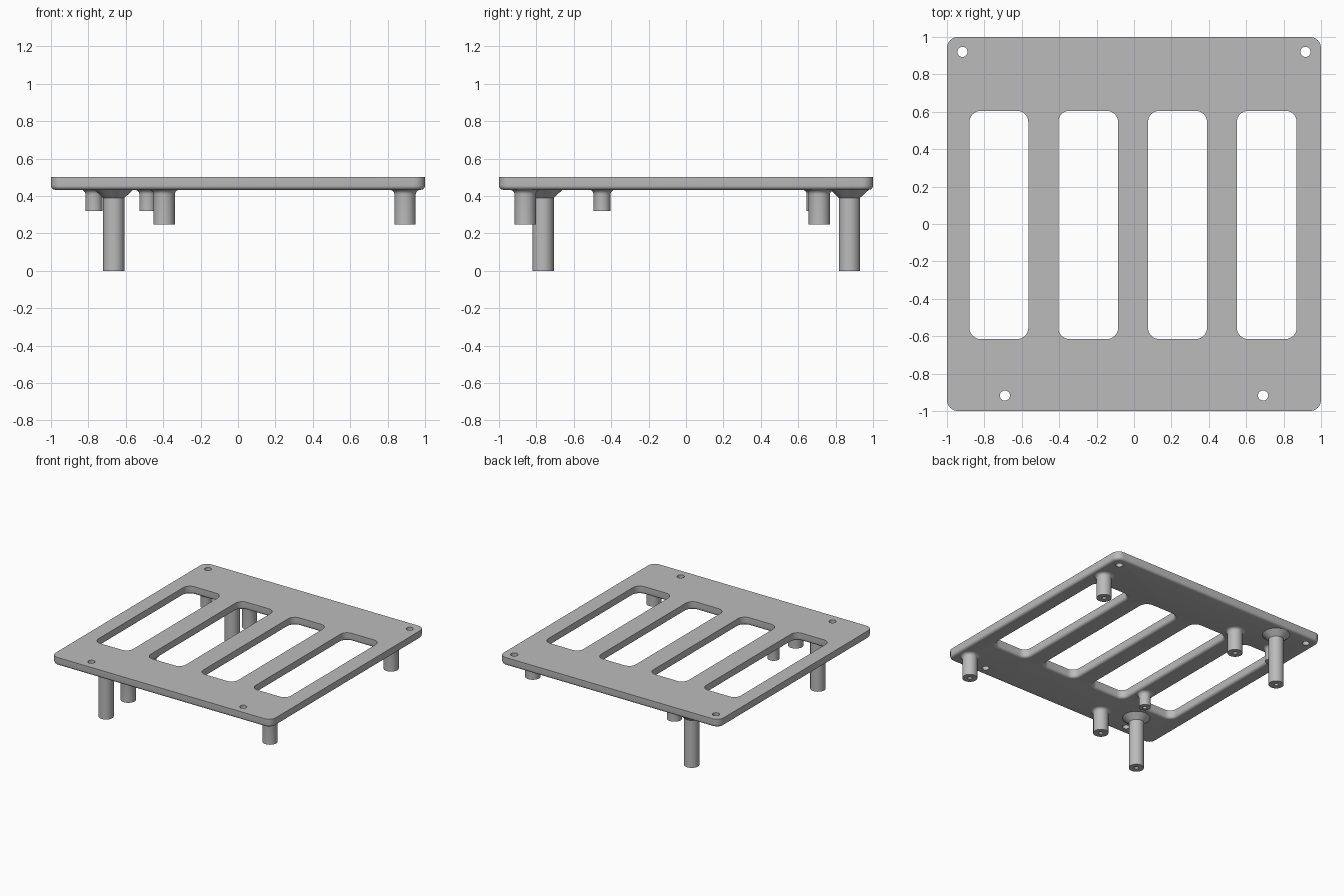
import bpy, bmesh
from math import sin, cos, pi, radians

if "Cube" in bpy.data.objects:
    bpy.data.objects.remove(bpy.data.objects["Cube"])

TOP, BOTTOM = 0.5, 0.433
FILLET = 0.022

grey = bpy.data.materials.new("plain grey")
grey.use_nodes = True
grey.diffuse_color = (0.5, 0.5, 0.5, 1)
grey.node_tree.nodes["Principled BSDF"].inputs["Base Color"].default_value = (0.5, 0.5, 0.5, 1)


def rounded_rect(x0, x1, y0, y1, r, grow=0.0, steps=8):
    """Outline points of a rounded rectangle, enlarged by grow."""
    points = []
    centres = [(x1 - r, y1 - r), (x0 + r, y1 - r), (x0 + r, y0 + r), (x1 - r, y0 + r)]
    for corner, (cx, cy) in enumerate(centres):
        for i in range(steps + 1):
            a = (corner + i / steps) * pi / 2
            points.append((cx + (r + grow) * cos(a), cy + (r + grow) * sin(a)))
    return points


def circle(cx, cy, r, count=32):
    return [(cx + r * cos(2 * pi * i / count), cy + r * sin(2 * pi * i / count))
            for i in range(count)]


def loft(bm, levels):
    """Join stacked outlines (points, z) with quads; return first and last rings."""
    rings = [[bm.verts.new((x, y, z)) for x, y in points] for points, z in levels]
    for a, b in zip(rings, rings[1:]):
        for i in range(len(a)):
            j = (i + 1) % len(a)
            bm.faces.new((a[i], a[j], b[j], b[i]))
    return rings[0], rings[-1]


def finish(bm, name):
    bmesh.ops.recalc_face_normals(bm, faces=bm.faces)
    mesh = bpy.data.meshes.new(name)
    bm.to_mesh(mesh)
    bm.free()
    mesh.materials.append(grey)
    obj = bpy.data.objects.new(name, mesh)
    bpy.context.collection.objects.link(obj)
    bpy.ops.object.select_all(action="DESELECT")
    obj.select_set(True)
    bpy.context.view_layer.objects.active = obj
    bpy.ops.object.shade_smooth_by_angle(angle=radians(30))
    return obj


def edge_levels(rect, sign):
    """Straight wall ending in a rounded lower edge; sign -1 outside, +1 in a slot."""
    levels = [(rounded_rect(*rect), TOP)]
    for i in range(6):
        a = i / 5 * pi / 2
        grow = sign * FILLET * (1 - cos(a))
        levels.append((rounded_rect(*rect, grow), BOTTOM + FILLET * (1 - sin(a))))
    return levels


# Plate with four slots and four screw holes
bm = bmesh.new()
loops = [loft(bm, edge_levels((-1, 1, -1, 1, 0.06), -1))]
for x0, x1 in ((-0.88, -0.565), (-0.405, -0.085), (0.075, 0.39), (0.55, 0.87)):
    loops.append(loft(bm, edge_levels((x0, x1, -0.615, 0.605, 0.06), 1)))
for x, y in ((0.917, 0.92), (0.69, -0.917)):
    for side in (-1, 1):
        hole = circle(side * x, y, 0.027)
        loops.append(loft(bm, [(hole, TOP), (hole, BOTTOM)]))
for end in (0, 1):
    edges = []
    for pair in loops:
        ring = pair[end]
        edges += [bm.edges.get((ring[i - 1], ring[i])) for i in range(len(ring))]
    bmesh.ops.triangle_fill(bm, edges=edges, use_beauty=True,
                            normal=(0, 0, -1 if end else 1))
finish(bm, "plate")


# Posts: hollow cylinders hanging from the plate, flared where they meet it
def post(name, x, y, radius, foot, flare):
    bore = 0.016
    profile = [(bore, BOTTOM - 0.03), (bore, foot), (radius, foot)] + flare
    bm = bmesh.new()
    inner, _ = loft(bm, [(circle(x, y, r), z) for r, z in profile])
    bm.faces.new(inner)
    finish(bm, name)


def round_flare(radius, size=0.025):
    return [(radius + size * (1 - cos(a)), BOTTOM - size * (1 - sin(a)))
            for a in (i / 5 * pi / 2 for i in range(6))]


cone_flare = [(0.057, 0.39), (0.098, 0.428), (0.104, BOTTOM)]
for name, y in (("front", -0.764), ("back", 0.874)):
    post(name + "_tall_post", -0.664, y, 0.057, 0, cone_flare)
for side, x in (("right", -0.395), ("left", 0.893)):
    for name, y in (("front", -0.86), ("back", 0.713)):
        post(f"{name}_{side}_post", x, y, 0.057, 0.246, round_flare(0.057))
for name, x, y in (("front", -0.482, -0.449), ("back", -0.77, 0.69)):
    post(name + "_short_peg", x, y, 0.045, 0.32, round_flare(0.045))
